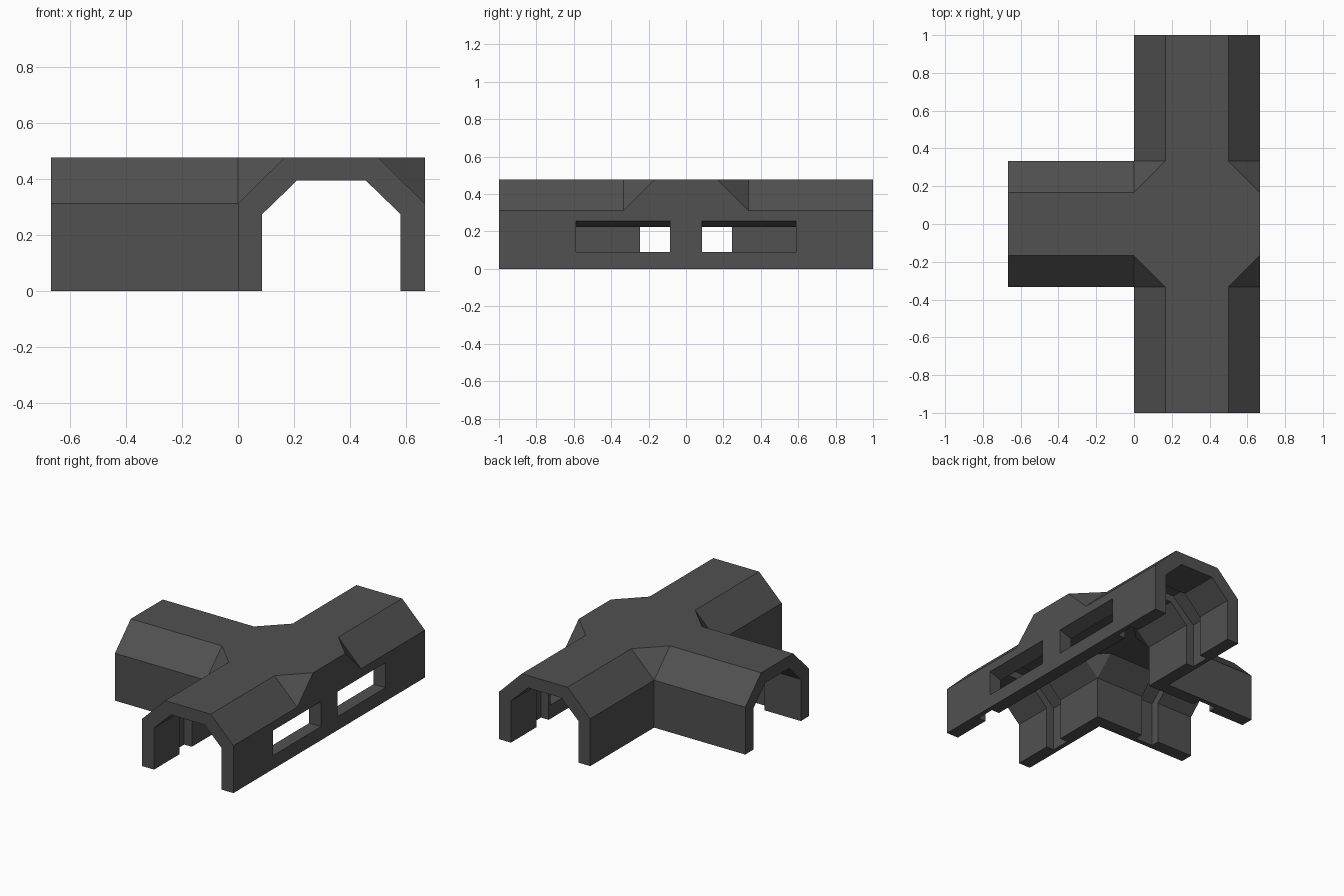
import bpy, bmesh
from mathutils import Vector

if "Cube" in bpy.data.objects:
    bpy.data.objects.remove(bpy.data.objects["Cube"])

CX = 0.3333  # centre line of the long corridor

grey = bpy.data.materials.new("dark grey")
grey.diffuse_color = (0.082, 0.082, 0.082, 1)
grey.use_nodes = True
grey.node_tree.nodes["Principled BSDF"].inputs["Base Color"].default_value = grey.diffuse_color


def make_object(name, bm, helper=False):
    bmesh.ops.recalc_face_normals(bm, faces=bm.faces)
    me = bpy.data.meshes.new(name)
    bm.to_mesh(me)
    bm.free()
    me.materials.append(grey)
    ob = bpy.data.objects.new(name, me)
    bpy.context.collection.objects.link(ob)
    ob.hide_render = helper
    return ob


def hull(points):
    bm = bmesh.new()
    for p in points:
        bm.verts.new(p)
    bmesh.ops.convex_hull(bm, input=bm.verts)
    bmesh.ops.dissolve_limit(bm, angle_limit=0.01, verts=bm.verts, edges=bm.edges)
    return bm


# T junction: hipped centre block with three arms pulled out of its gable faces
def junction(name, half, top_half, base, shoulder, top, y_end, x_end, helper=False):
    pts = []
    for sx in (-1, 1):
        for sy in (-1, 1):
            pts += [(CX + sx * half, sy * half, base), (CX + sx * half, sy * half, shoulder),
                    (CX + sx * half, sy * top_half, top), (CX + sx * top_half, sy * half, top)]
    bm = hull(pts)
    bm.normal_update()
    for normal, dist in (((0, 1, 0), y_end - half), ((0, -1, 0), y_end - half),
                         ((-1, 0, 0), CX - half - x_end)):
        n = Vector(normal)
        # the gable is the only six-sided face in this direction
        face = next(f for f in bm.faces if f.normal.dot(n) > 0.99 and len(f.verts) == 6)
        out = bmesh.ops.extrude_face_region(bm, geom=[face])["geom"]
        verts = [v for v in out if isinstance(v, bmesh.types.BMVert)]
        bmesh.ops.translate(bm, verts=verts, vec=n * dist)
        if face.is_valid:
            bmesh.ops.delete(bm, geom=[face], context='FACES_ONLY')
        bm.normal_update()
    return make_object(name, bm, helper)


corridor = junction("corridor_junction", 0.3333, 0.167, 0, 0.313, 0.477, 1.0, -0.6667)

cutters = [junction("inner_cutter", 0.247, 0.123, -0.1, 0.275, 0.395, 1.1, -0.8, True)]

# Shallow groove around the inside of each arm
PROFILE = [(-0.303, -0.1), (-0.303, 0.295), (-0.14, 0.442),
           (0.14, 0.442), (0.303, 0.295), (0.303, -0.1)]
for y in (-0.67, 0.67):
    cutters.append(make_object("groove_cutter", hull(
        [(CX + u, y + d, z) for u, z in PROFILE for d in (-0.065, 0.065)]), True))
cutters.append(make_object("groove_cutter", hull(
    [(-0.335 + d, u, z) for u, z in PROFILE for d in (-0.065, 0.065)]), True))

# Two windows in the long wall, with a lintel sloping down to the inside
for s in (-1, 1):
    section = [(0.56, 0.09), (0.70, 0.09), (0.70, 0.267), (0.56, 0.217)]
    cutters.append(make_object("window_cutter", hull(
        [(x, s * y, z) for x, z in section for y in (0.085, 0.588)]), True))

for c in cutters:
    m = corridor.modifiers.new(c.name, 'BOOLEAN')
    m.operation = 'DIFFERENCE'
    m.solver = 'EXACT'
    m.object = c

# Apply the cuts and drop the helpers
bpy.context.view_layer.update()
deps = bpy.context.evaluated_depsgraph_get()
result = bpy.data.meshes.new_from_object(corridor.evaluated_get(deps))
corridor.modifiers.clear()
corridor.data = result
for c in cutters:
    bpy.data.objects.remove(c)
